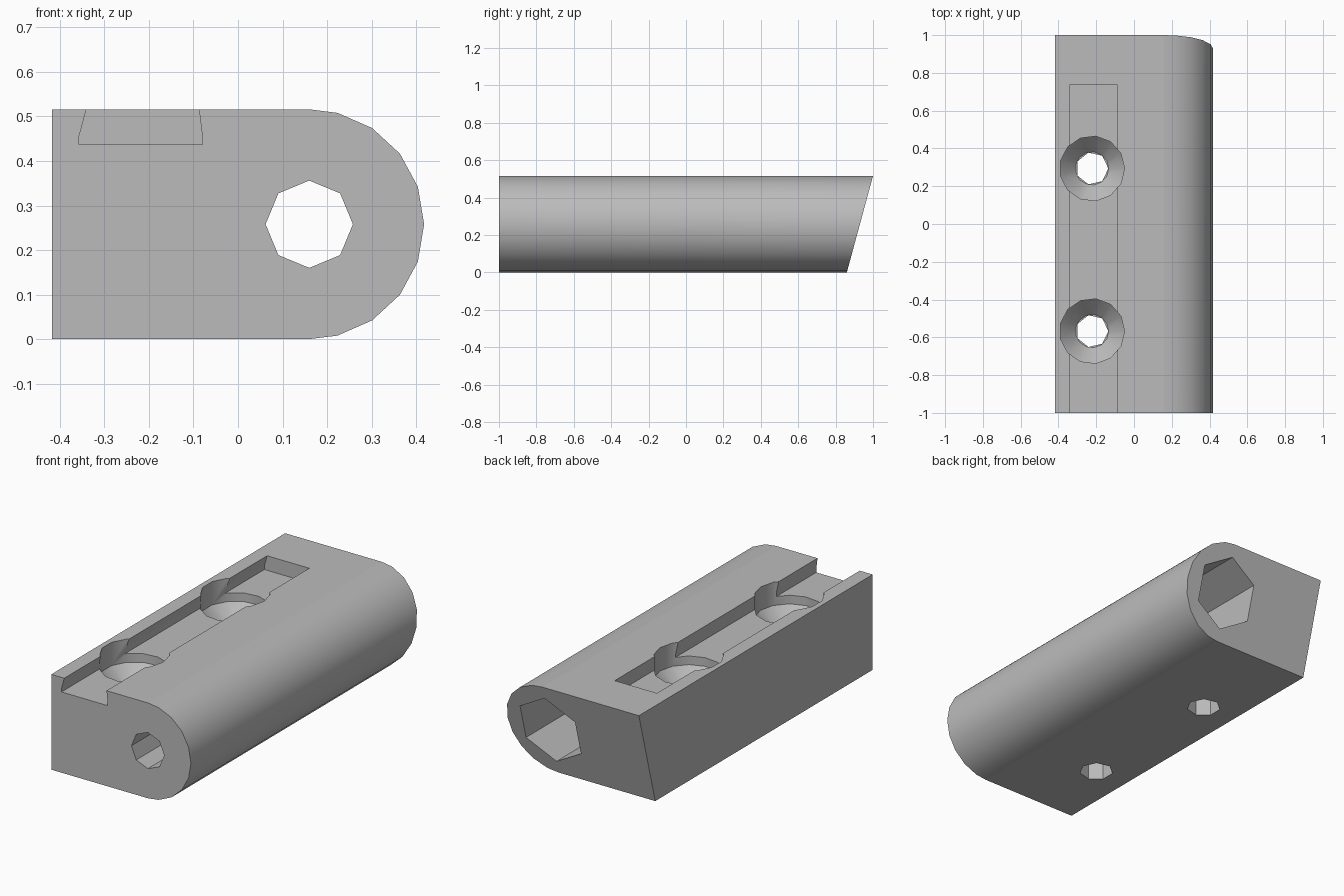
import bpy, bmesh, math

if "Cube" in bpy.data.objects:
    bpy.data.objects.remove(bpy.data.objects["Cube"])

H = 0.516            # body height
R = H / 2            # rounded side radius
CX, CZ = 0.16, R     # axis of the rounded side and its bore
PX = -0.222          # screw hole line


def loft(name, rings):
    """Closed solid through rings with equal point counts."""
    bm = bmesh.new()
    rows = [[bm.verts.new(p) for p in ring] for ring in rings]
    n = len(rows[0])
    for a, b in zip(rows, rows[1:]):
        for i in range(n):
            j = (i + 1) % n
            bm.faces.new((a[i], a[j], b[j], b[i]))
    bm.faces.new(rows[0][::-1])
    bm.faces.new(rows[-1])
    bmesh.ops.recalc_face_normals(bm, faces=bm.faces)
    me = bpy.data.meshes.new(name)
    bm.to_mesh(me)
    bm.free()
    ob = bpy.data.objects.new(name, me)
    bpy.context.collection.objects.link(ob)
    return ob


def circle(n, r, start=0.0):
    return [(r * math.cos(start + math.tau * i / n),
             r * math.sin(start + math.tau * i / n)) for i in range(n)]


def along_y(name, pts, y0, y1):
    return loft(name, [[(x, y, z) for x, z in pts] for y in (y0, y1)])


def upright(name, n, y, levels):
    return loft(name, [[(PX + u, y + v, z) for u, v in circle(n, r)]
                       for z, r in levels])


# Body: block with a 19-sided rounded edge and a slanted back end
arc = [(CX + R * math.cos(math.tau * k / 19), CZ + R * math.sin(math.tau * k / 19))
       for k in range(-4, 5)]
profile = [(-0.418, H), (-0.418, 0), (CX, 0)] + arc + [(CX, H)]
body = loft("body", [[(x, -1, z) for x, z in profile],
                     [(x, 0.86 + 0.14 * z / H, z) for x, z in profile]])

# Cutters: bore, hexagonal pocket, dovetail slot, countersunk screw holes
cutters = [
    along_y("bore", [(CX + u, CZ + v) for u, v in circle(8, 0.098)], -1.1, 0.5),
    along_y("hex_pocket", [(CX + u, CZ + v) for u, v in circle(6, 0.19, math.pi / 2)],
            0.35, 1.1),
    along_y("dovetail_slot", [(-0.357, 0.437), (-0.08, 0.437), (-0.08, 0.455),
                              (-0.09, 0.536), (-0.335, 0.536), (-0.357, 0.455)],
            -1.1, 0.735),
]
for y in (-0.567, 0.294):
    cutters.append(upright("countersink", 13, y,
                           [(0.30, 0.088), (0.39, 0.172), (0.60, 0.172)]))
    cutters.append(upright("screw_hole", 7, y, [(-0.1, 0.086), (0.42, 0.086)]))

bpy.context.view_layer.objects.active = body
body.select_set(True)
for c in cutters:
    c.hide_render = True
    mod = body.modifiers.new(c.name, 'BOOLEAN')
    mod.operation = 'DIFFERENCE'
    mod.solver = 'EXACT'
    mod.object = c
    bpy.ops.object.modifier_apply(modifier=mod.name)
for c in cutters:
    bpy.data.objects.remove(c)

# Smooth rounded side, crisp where it meets the flat top and bottom
bpy.ops.object.shade_smooth_by_angle(angle=math.radians(30))
me = body.data
for e in me.edges:
    a, b = (me.vertices[i].co for i in e.vertices)
    if all(abs(p.x - CX) < 0.002 and abs(p.z - CZ) > R - 0.002 for p in (a, b)):
        e.use_edge_sharp = True

grey = bpy.data.materials.new("plain grey")
grey.diffuse_color = (0.5, 0.5, 0.5, 1)
grey.use_nodes = True
grey.node_tree.nodes["Principled BSDF"].inputs["Base Color"].default_value = grey.diffuse_color
me.materials.clear()
me.materials.append(grey)
